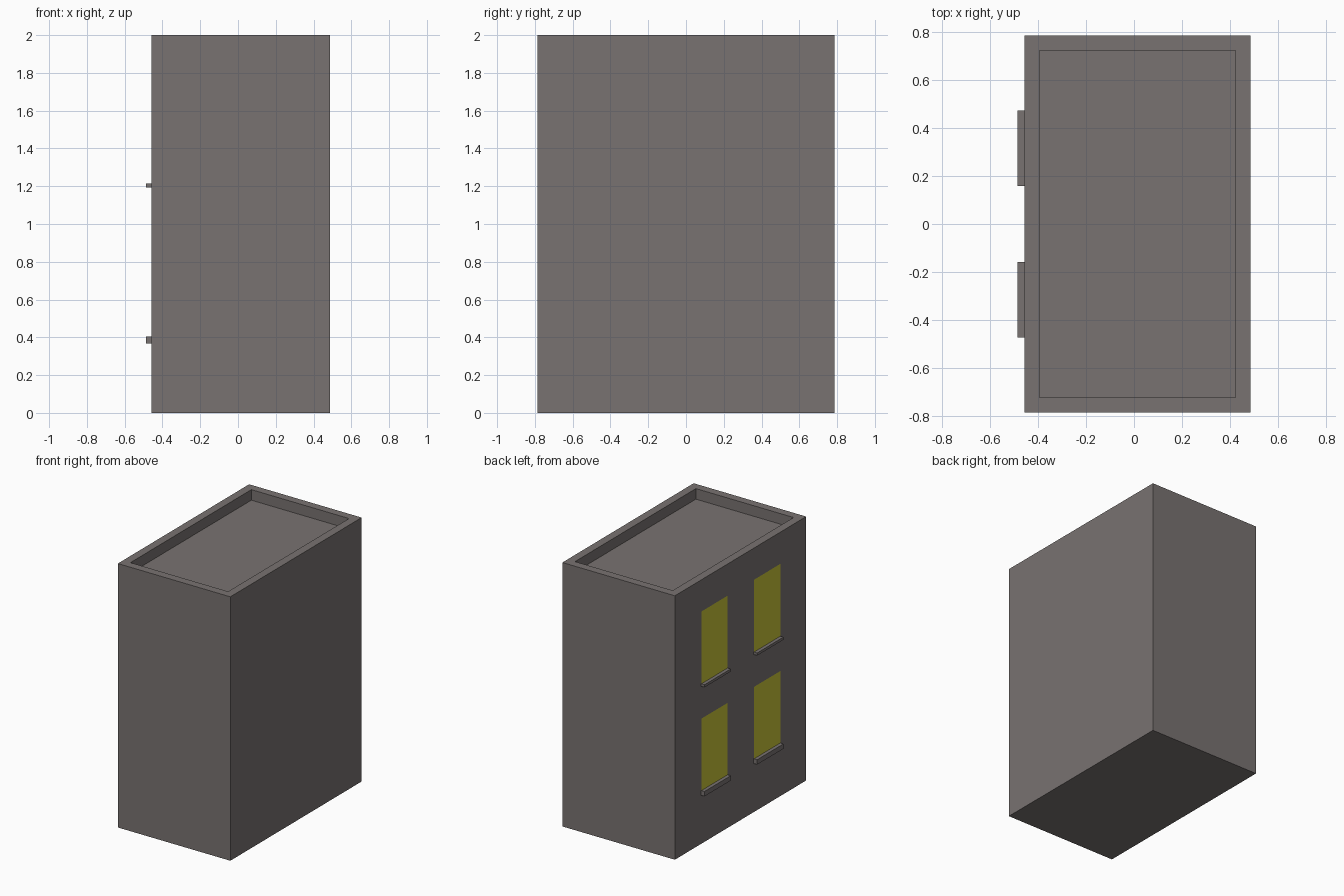
import bpy, bmesh

if "Cube" in bpy.data.objects:
    bpy.data.objects.remove(bpy.data.objects["Cube"])

def material(name, rgb):
    m = bpy.data.materials.new(name)
    m.diffuse_color = (*rgb, 1)
    m.use_nodes = True
    m.node_tree.nodes["Principled BSDF"].inputs["Base Color"].default_value = m.diffuse_color
    return m

stone = material("warm_grey", (0.19, 0.17, 0.165))
glow = material("window_yellow", (0.58, 0.55, 0.04))

def finish(bm, name, mat):
    bmesh.ops.recalc_face_normals(bm, faces=bm.faces)
    me = bpy.data.meshes.new(name)
    bm.to_mesh(me)
    bm.free()
    me.materials.append(mat)
    ob = bpy.data.objects.new(name, me)
    bpy.context.collection.objects.link(ob)
    return ob

def box_bm(x0, x1, y0, y1, z0, z1):
    bm = bmesh.new()
    bmesh.ops.create_cube(bm, size=1)
    for v in bm.verts:
        v.co.x = x1 if v.co.x > 0 else x0
        v.co.y = y1 if v.co.y > 0 else y0
        v.co.z = z1 if v.co.z > 0 else z0
    return bm

WALL, HALF_X, HALF_Y = -0.457, 0.486, 0.786
RIM, ROOF_DEPTH = 0.088, 0.08

# Building block with a parapet: inset the top face and sink it
bm = box_bm(WALL, HALF_X, -HALF_Y, HALF_Y, 0, 2)
top = max(bm.faces, key=lambda f: f.calc_center_median().z)
bmesh.ops.inset_individual(bm, faces=[top], thickness=RIM)
walls = bmesh.ops.extrude_discrete_faces(bm, faces=[top])["faces"]
for v in walls[0].verts:
    v.co.z -= ROOF_DEPTH
finish(bm, "building_block", stone)

# Four windows on the left wall, each above its sill
floors = [("lower", 0.368, 0.405, 0.95), ("upper", 1.194, 1.214, 1.762)]
for level, sill_z0, sill_z1, head in floors:
    for side, y0, y1 in (("front", -0.473, -0.158), ("back", 0.158, 0.473)):
        finish(box_bm(-HALF_X, WALL, y0, y1, sill_z0, sill_z1),
               f"{level}_{side}_sill", stone)
        # Pane: one flat face just proud of the wall
        bm = bmesh.new()
        x = WALL - 0.003
        bm.faces.new([bm.verts.new(p) for p in (
            (x, y0, sill_z1), (x, y0, head), (x, y1, head), (x, y1, sill_z1))])
        pane = finish(bm, f"{level}_{side}_window", glow)
        if pane.data.polygons[0].normal.x > 0:
            pane.data.flip_normals()
